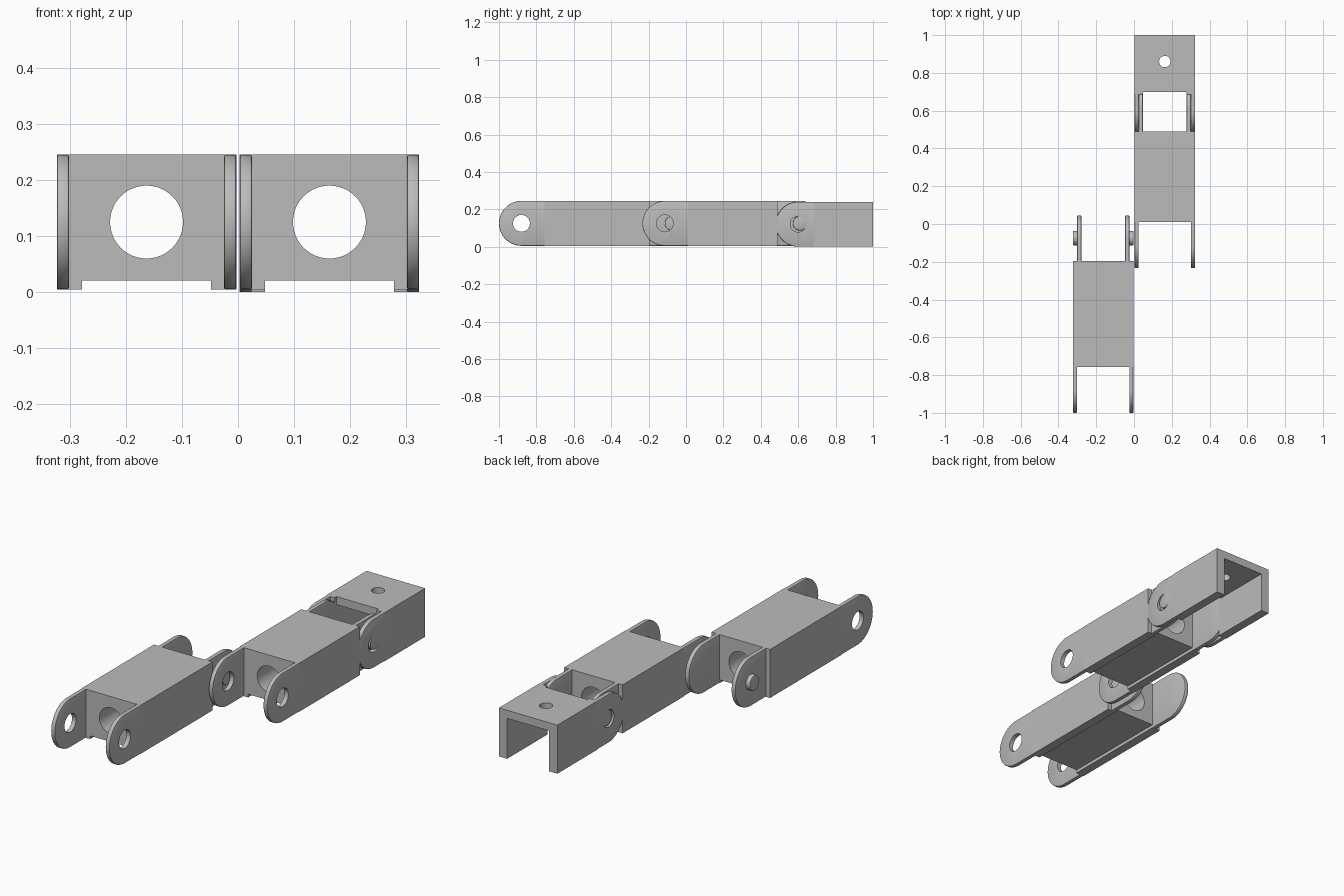
import bpy
import bmesh
import math
from mathutils import Matrix, Vector

if "Cube" in bpy.data.objects:
    bpy.data.objects.remove(bpy.data.objects["Cube"], do_unlink=True)

grey = bpy.data.materials.new("plain_grey")
grey.use_nodes = True
grey.diffuse_color = (0.5, 0.5, 0.5, 1)
grey.node_tree.nodes["Principled BSDF"].inputs["Base Color"].default_value = (0.5, 0.5, 0.5, 1)

HALF = 0.16      # half width of every link
EAR = 0.022      # ear thickness
R = 0.12         # ear radius
LIP = 0.045      # thickness of the lower side lips and channel walls


def make(name, bm):
    bmesh.ops.recalc_face_normals(bm, faces=bm.faces)
    mesh = bpy.data.meshes.new(name)
    bm.to_mesh(mesh)
    bm.free()
    mesh.materials.append(grey)
    ob = bpy.data.objects.new(name, mesh)
    bpy.context.collection.objects.link(ob)
    return ob


def select(ob):
    bpy.ops.object.select_all(action="DESELECT")
    ob.select_set(True)
    bpy.context.view_layer.objects.active = ob


def smooth(ob):
    select(ob)
    bpy.ops.object.shade_smooth_by_angle(angle=math.radians(35))


def cylinder(name, centre, radius, depth, axis, bevel=0):
    bm = bmesh.new()
    bmesh.ops.create_cone(bm, cap_ends=True, segments=48, radius1=radius, radius2=radius, depth=depth)
    if bevel:
        rims = [e for e in bm.edges if abs(e.verts[0].co.z - e.verts[1].co.z) < depth / 2]
        bmesh.ops.bevel(bm, geom=rims, offset=bevel, segments=2, profile=0.5, affect="EDGES")
    turn = Vector((0, 0, 1)).rotation_difference(Vector(axis)).to_matrix().to_4x4()
    bm.transform(Matrix.Translation(centre) @ turn)
    return make(name, bm)


def drill(ob, centre, radius, depth, axis):
    cutter = cylinder("cutter", centre, radius, depth, axis)
    cutter.hide_render = True
    mod = ob.modifiers.new("hole", "BOOLEAN")
    mod.operation = "DIFFERENCE"
    mod.solver = "EXACT"
    mod.object = cutter
    select(ob)
    bpy.ops.object.modifier_apply(modifier=mod.name)
    bpy.data.objects.remove(cutter, do_unlink=True)


def prism(name, points, axis, start, end):
    """Extrude a closed profile: axis 'x' takes (y, z) points, 'y' takes (x, z)."""
    place = (lambda p: (start, *p)) if axis == "x" else (lambda p: (p[0], start, p[1]))
    bm = bmesh.new()
    face = bm.faces.new([bm.verts.new(place(p)) for p in points])
    out = bmesh.ops.extrude_face_region(bm, geom=[face])
    shift = (end - start, 0, 0) if axis == "x" else (0, end - start, 0)
    bmesh.ops.translate(bm, vec=shift, verts=[v for v in out["geom"] if isinstance(v, bmesh.types.BMVert)])
    return make(name, bm)


def ear(name, x, y, z, root, hole=0):
    """Round-ended plate centred at x, pivot at (y, z), reaching back to root."""
    side = 1 if y > root else -1
    points = [(root, z - R)]
    for i in range(33):
        a = -math.pi / 2 + math.pi * i / 32
        points.append((y + side * R * math.cos(a), z + R * math.sin(a)))
    points.append((root, z + R))
    ob = prism(name, points, "x", x - EAR / 2, x + EAR / 2)
    # soften both rims, leaving the root square
    bm = bmesh.new()
    bm.from_mesh(ob.data)
    rim = [e for e in bm.edges if abs(e.verts[0].co.x - e.verts[1].co.x) < EAR / 2
           and any(abs(v.co.y - root) > 0.001 for v in e.verts)]
    bmesh.ops.bevel(bm, geom=rim, offset=0.004, segments=2, profile=0.5, affect="EDGES")
    bm.to_mesh(ob.data)
    bm.free()
    if hole:
        drill(ob, (x, y, z), hole, EAR * 3, (1, 0, 0))
    smooth(ob)
    return ob


def link(prefix, x, front, back):
    """Solid link block with a bore, outer front ears, inner rear ears and pins."""
    z, top, low, belly = 0.125, 0.245, 0.005, 0.021
    inner = HALF - LIP
    half = [(HALF, top), (HALF, low), (inner, low), (inner, belly)]
    points = half + [(-px, pz) for px, pz in reversed(half)]
    body = prism(prefix + "_body", [(x + px, pz) for px, pz in points], "y", front, back)
    drill(body, (x, (front + back) / 2, z), 0.065, 2, (0, 1, 0))
    smooth(body)
    for word, s in (("left", 1), ("right", -1)):
        ear(f"{prefix}_front_ear_{word}", x + s * (HALF - EAR / 2), front - 0.123, z, front, 0.045)
        rear_x = x + s * (HALF - EAR * 1.5)
        ear(f"{prefix}_rear_ear_{word}", rear_x, back + 0.12, z, back)
        pin = cylinder(f"{prefix}_pin_{word}", (x + s * (HALF - EAR / 2 - 0.002), back + 0.12, z),
                       0.038, EAR + 0.004, (1, 0, 0), 0.003)
        smooth(pin)


# two offset links
link("front_link", -0.163, -0.757, -0.195)
link("middle_link", 0.163, 0.01, 0.49)

# end channel: side walls with ears, and a drilled top plate
cx, top = 0.163, 0.24
wall_start, plate_start, end = 0.685, 0.70, 1.0
for word, s in (("left", 1), ("right", -1)):
    a, b = sorted((cx + s * HALF, cx + s * (HALF - LIP)))
    prism("channel_wall_" + word, [(wall_start, 0), (end, 0), (end, top), (wall_start, top)], "x", a, b)
    ear("channel_ear_" + word, cx + s * (HALF - EAR / 2), 0.60, R, wall_start, 0.042)
w = HALF - LIP
plate = prism("channel_top", [(cx - w, top - 0.04), (cx + w, top - 0.04), (cx + w, top), (cx - w, top)],
              "y", plate_start, end)
drill(plate, (cx, 0.86, top), 0.03, 0.3, (0, 0, 1))
smooth(plate)
